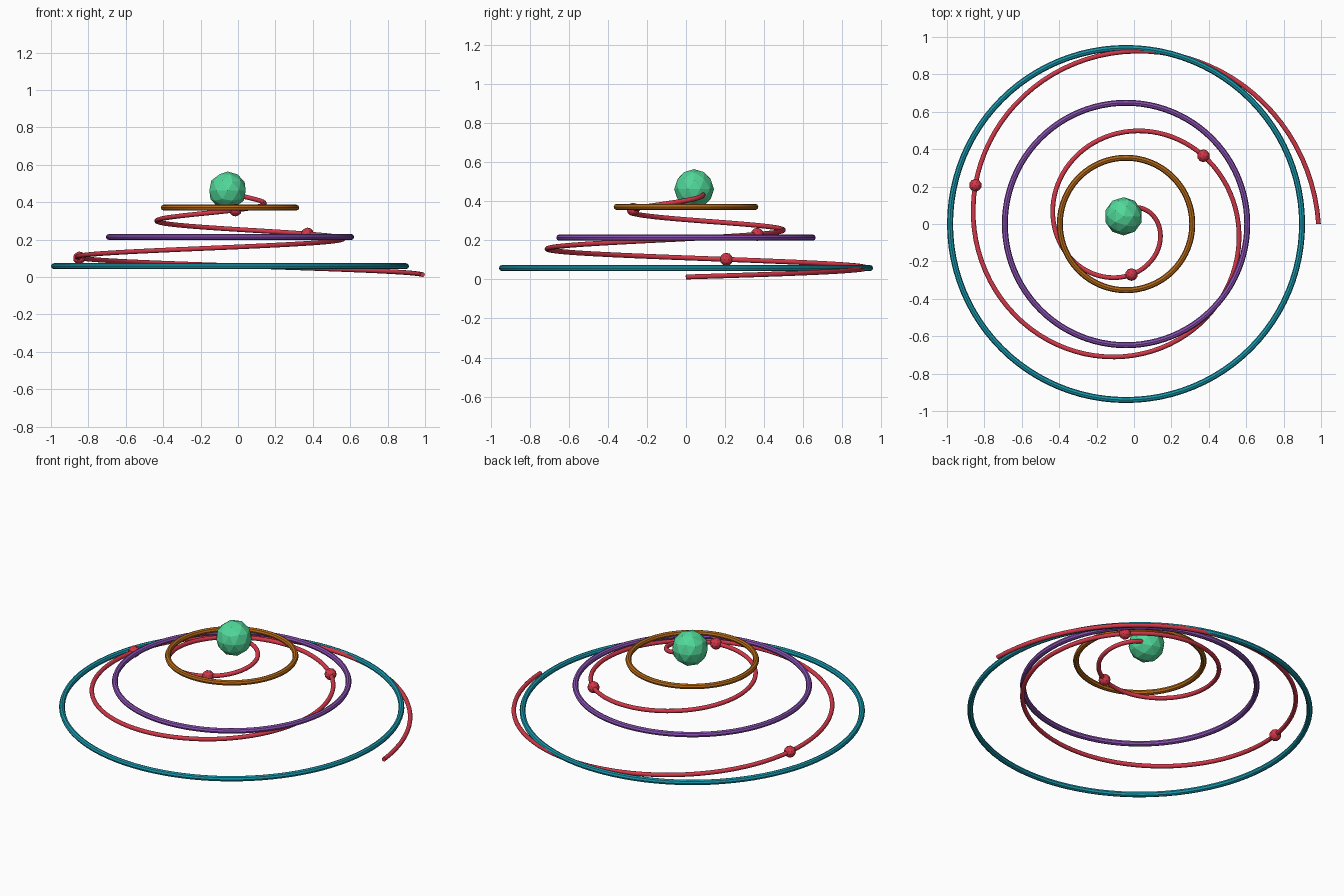
import bpy, bmesh, math
from mathutils import Vector

if "Cube" in bpy.data.objects:
    bpy.data.objects.remove(bpy.data.objects["Cube"])

CX = -0.0425     # shared axis of rings and spiral
TURNS = 2.3      # length of the spiral


def material(name, srgb):
    m = bpy.data.materials.new(name)
    m.diffuse_color = [(c / 255) ** 2.2 for c in srgb] + [1]
    m.use_nodes = True
    m.node_tree.nodes["Principled BSDF"].inputs["Base Color"].default_value = m.diffuse_color
    return m


red = material("red", (210, 58, 74))
teal = material("teal", (31, 152, 172))
purple = material("purple", (138, 82, 178))
bronze = material("bronze", (181, 106, 31))
green = material("green", (82, 215, 152))


def finish(bm, name, mat, smooth=False):
    bmesh.ops.recalc_face_normals(bm, faces=bm.faces)
    for f in bm.faces:
        f.smooth = smooth and len(f.verts) == 4
    mesh = bpy.data.meshes.new(name)
    bm.to_mesh(mesh)
    bm.free()
    mesh.materials.append(mat)
    bpy.context.collection.objects.link(bpy.data.objects.new(name, mesh))


def tube(name, path, thick, mat, closed=False, sides=8, smooth=False):
    """Sweep a round section along a mostly horizontal path."""
    bm = bmesh.new()
    n = len(path)
    loops = []
    for i, p in enumerate(path):
        a = path[(i - 1) % n] if closed else path[max(i - 1, 0)]
        b = path[(i + 1) % n] if closed else path[min(i + 1, n - 1)]
        tangent = (b - a).normalized()
        side = tangent.cross(Vector((0, 0, 1))).normalized()
        up = side.cross(tangent)
        loops.append([bm.verts.new(p + thick * (math.cos(t) * side + math.sin(t) * up))
                      for t in (math.tau * k / sides for k in range(sides))])
    for i in range(n if closed else n - 1):
        a, b = loops[i], loops[(i + 1) % n]
        for k in range(sides):
            j = (k + 1) % sides
            bm.faces.new((a[k], a[j], b[j], b[k]))
    if not closed:
        bm.faces.new(loops[0])
        bm.faces.new(loops[-1])
    finish(bm, name, mat, smooth)


def ball(name, centre, radius, mat):
    bm = bmesh.new()
    bmesh.ops.create_icosphere(bm, subdivisions=2, radius=radius)
    bmesh.ops.translate(bm, verts=bm.verts, vec=centre)
    finish(bm, name, mat)


def spiral_point(turn):
    r = 1.029 - 0.4285 * turn
    a = math.tau * turn
    return Vector((CX + r * math.cos(a), r * math.sin(a), 0.0125 + 0.1955 * turn))


# Flat rings, stacked from large to small
for name, radius, z, mat in (("lower_ring", 0.941, 0.058, teal),
                             ("middle_ring", 0.648, 0.214, purple),
                             ("upper_ring", 0.354, 0.371, bronze)):
    circle = [Vector((CX + radius * math.cos(a), radius * math.sin(a), z))
              for a in (math.tau * i / 96 for i in range(96))]
    tube(name, circle, 0.016, mat, closed=True)

# Rising spiral wire
steps = 200
tube("spiral_wire", [spiral_point(TURNS * i / steps) for i in range(steps + 1)],
     0.0125, red, sides=12, smooth=True)

# Beads threaded on the spiral
for i, turn in enumerate((0.46, 1.115, 1.767)):
    ball(f"bead_{i + 1}", spiral_point(turn), 0.034, red)

# Faceted ball at the inner end of the spiral
ball("top_ball", spiral_point(TURNS), 0.102, green)
